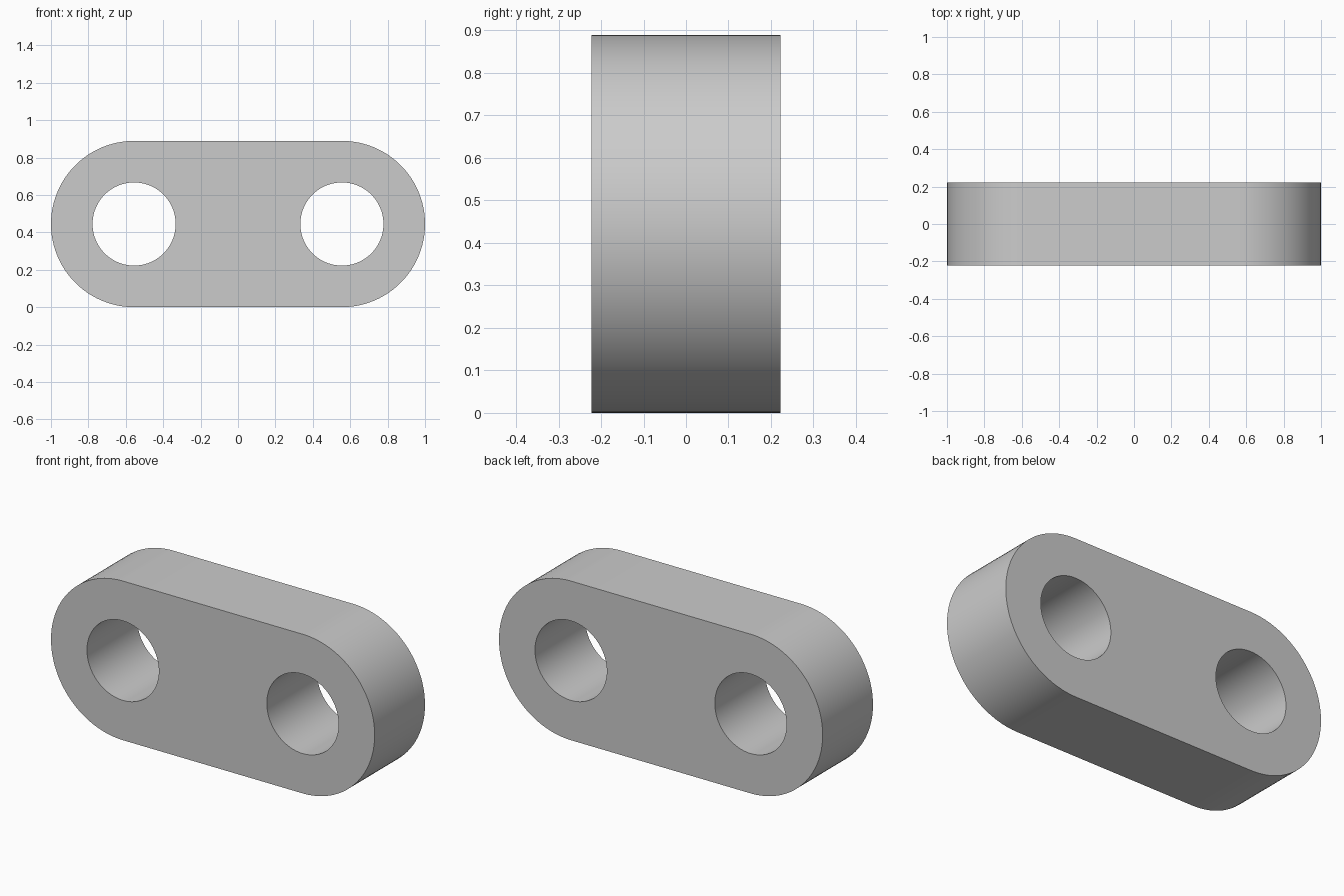
import bpy, bmesh
from math import pi, sin, cos, radians

cube = bpy.data.objects.get("Cube")
if cube:
    bpy.data.objects.remove(cube, do_unlink=True)

OUTER = 4 / 9        # end radius, half the height
HOLE = OUTER / 2     # hole radius
REACH = 1 - OUTER    # hole centre distance from the middle
DEPTH = OUTER        # plate thickness
SEGS = 96            # sides per full circle


def arc(cx, radius, start, count):
    """Points along an arc in the XZ plane, in steps of one segment."""
    angles = [start + 2 * pi * i / SEGS for i in range(count)]
    return [(cx + radius * cos(a), -DEPTH / 2, OUTER + radius * sin(a)) for a in angles]


def add_loop(bm, points):
    verts = [bm.verts.new(p) for p in points]
    return [bm.edges.new((v, verts[i - 1])) for i, v in enumerate(verts)]


# Front profile: rounded outline with two round holes
bm = bmesh.new()
half = SEGS // 2 + 1
edges = add_loop(bm, arc(REACH, OUTER, -pi / 2, half) + arc(-REACH, OUTER, pi / 2, half))
for side in (-1, 1):
    edges += add_loop(bm, arc(side * REACH, HOLE, 0, SEGS))
bmesh.ops.triangle_fill(bm, use_beauty=True, use_dissolve=False, edges=edges, normal=(0, -1, 0))

# Thickness: extrude the profile to the back
result = bmesh.ops.extrude_face_region(bm, geom=bm.faces[:], use_keep_orig=True)
back = [g for g in result["geom"] if isinstance(g, bmesh.types.BMVert)]
bmesh.ops.translate(bm, verts=back, vec=(0, DEPTH, 0))
bmesh.ops.recalc_face_normals(bm, faces=bm.faces[:])

mesh = bpy.data.meshes.new("link_plate")
bm.to_mesh(mesh)
bm.free()
plate = bpy.data.objects.new("link_plate", mesh)
bpy.context.collection.objects.link(plate)

# Plain grey material
grey = bpy.data.materials.new("light_grey")
grey.use_nodes = True
colour = (0.6, 0.6, 0.6, 1)
grey.diffuse_color = colour
grey.node_tree.nodes["Principled BSDF"].inputs["Base Color"].default_value = colour
mesh.materials.append(grey)

# Smooth rounded walls, crisp rims
bpy.ops.object.select_all(action="DESELECT")
plate.select_set(True)
bpy.context.view_layer.objects.active = plate
bpy.ops.object.shade_smooth_by_angle(angle=radians(30))
